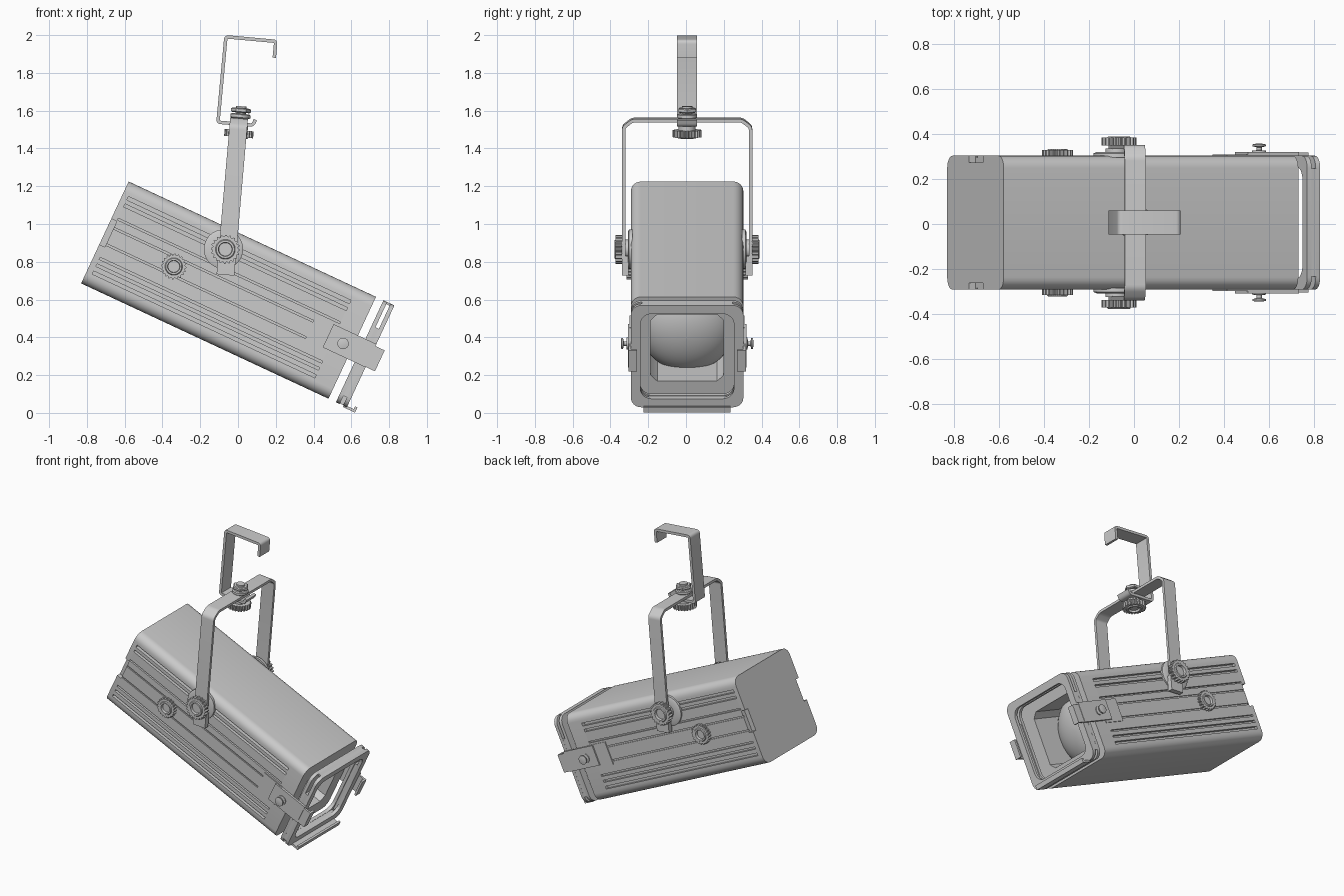
import bpy, bmesh
from math import sin, cos, pi, radians, sqrt, atan2
from mathutils import Matrix, Vector

if "Cube" in bpy.data.objects:
    bpy.data.objects.remove(bpy.data.objects["Cube"])

CY = 0.006
BODY = Matrix.Translation((-0.05, CY, 0.65)) @ Matrix.Rotation(radians(25), 4, 'Y')
YOKE = Matrix.Translation((-0.055, CY, 0.865)) @ Matrix.Rotation(radians(5), 4, 'Y')
WORLD = Matrix.Translation((0, CY, 0))


def at(axis, pts, t):
    """Place 2D points on a plane at height t along an axis."""
    f = {'x': lambda p, q: (t, p, q), 'y': lambda p, q: (p, t, q), 'z': lambda p, q: (p, q, t)}[axis]
    return [f(p, q) for p, q in pts]


def loft(name, loops, M, caps=(True, True), ring=False):
    bm = bmesh.new()
    rows = [[bm.verts.new(M @ Vector(p)) for p in lp] for lp in loops]
    n = len(rows[0])
    pairs = list(zip(rows, rows[1:])) + ([(rows[-1], rows[0])] if ring else [])
    for a, b in pairs:
        for i in range(n):
            j = (i + 1) % n
            bm.faces.new((a[i], a[j], b[j], b[i]))
    if not ring:
        if caps[0]:
            bm.faces.new(rows[0])
        if caps[1]:
            bm.faces.new(rows[-1])
    bmesh.ops.recalc_face_normals(bm, faces=bm.faces)
    me = bpy.data.meshes.new(name)
    bm.to_mesh(me)
    bm.free()
    ob = bpy.data.objects.new(name, me)
    bpy.context.collection.objects.link(ob)
    return ob


def prism(name, pts, axis, a, b, M):
    return loft(name, [at(axis, pts, a), at(axis, pts, b)], M)


def box(name, x, y, z, M):
    return prism(name, [(x[0], y[0]), (x[1], y[0]), (x[1], y[1]), (x[0], y[1])], 'z', z[0], z[1], M)


def circle(r, n=32, c=(0, 0)):
    return [(c[0] + r * cos(2 * pi * i / n), c[1] + r * sin(2 * pi * i / n)) for i in range(n)]


def rounded(h, r, k=6):
    pts = []
    for q, (sx, sy) in enumerate([(1, 1), (-1, 1), (-1, -1), (1, -1)]):
        for i in range(k + 1):
            a = pi / 2 * (q + i / k)
            pts.append((sx * (h - r) + r * cos(a), sy * (h - r) + r * sin(a)))
    return pts


def grooved(h, r, grooves):
    """Rounded square with grooves (low, high, depth) cut in both sides."""
    base = rounded(h, r)
    side = []
    for lo, hi, d in grooves:
        side += [(h, lo), (h - d, lo), (h - d, hi), (h, hi)]
    left = [(-y, z) for y, z in reversed(side)]
    return base[:14] + left + base[14:] + side


def knob(name, axis, c, r, t0, t1, M, teeth=20):
    """Toothed hand knob with a raised ring and sunken centre."""
    n = teeth * 4
    s = 1 if t1 > t0 else -1

    def gear(k):
        return [(c[0] + k * r * (1 if i % 4 < 2 else .88) * cos(2 * pi * i / n),
                 c[1] + k * r * (1 if i % 4 < 2 else .88) * sin(2 * pi * i / n)) for i in range(n)]
    e = t1 - s * .006
    rings = [at(axis, gear(1), t0), at(axis, gear(1), e)]
    for k, t in [(.68, e), (.62, t1), (.48, t1), (.45, t1 - s * .018), (.1, t1 - s * .018)]:
        rings.append(at(axis, circle(r * k, n, c), t))
    return loft(name, rings, M)


def fillet(path, r):
    out = [Vector(path[0])]
    for a, b, c in zip(path, path[1:], path[2:]):
        a, b, c = Vector(a), Vector(b), Vector(c)
        p, q = b + (a - b).normalized() * r, b + (c - b).normalized() * r
        for i in range(5):
            t = i / 4
            out.append(p * (1 - t) ** 2 + b * 2 * t * (1 - t) + q * t * t)
    return out + [Vector(path[-1])]


def strip(path, th):
    """Outline of a bent strip of even thickness."""
    left, right = [], []
    for i, p in enumerate(path):
        d0 = (p - path[max(i - 1, 0)]).normalized()
        d1 = (path[min(i + 1, len(path) - 1)] - p).normalized()
        d0, d1 = (d0 if i else d1), (d1 if i < len(path) - 1 else d0)
        m = (d0 + d1).normalized()
        n = Vector((-m.y, m.x)) * (th / 2 / max(m.dot(d0), .4))
        left.append(tuple(p + n))
        right.append(tuple(p - n))
    return left + right[::-1]


# Housing: rear slice with side vents, then the long fluted body
H, R = .2975, .055
flutes = [(-.228, -.21, .022), (-.183, -.168, .022), (-.142, -.13, .015), (-.06, -.05, .008),
          (.035, .045, .008), (.088, .098, .015), (.165, .182, .025), (.205, .225, .025)]
loft("housing_rear", [at('x', grooved(H, R, [(-.07, .08, .03)]), u) for u in (-.7225, -.69)], BODY)
loft("housing", [at('x', grooved(H, R, flutes), u) for u in (-.69, .61)], BODY, caps=(True, False))

# Front of housing with round opening, inner tube and domed lens
outer = rounded(H, R)
angles = [atan2(z, y) for y, z in outer]


def disc(r):
    return [(r * cos(a), r * sin(a)) for a in angles]


loft("housing_front", [at('x', outer, .61), at('x', outer, .7225), at('x', disc(.25), .7225),
                       at('x', disc(.25), .45)], BODY, caps=(False, False))
# Flute end wall, open in the middle for the tube
loft("flute_end", [at('x', outer, .61), at('x', disc(.251), .61)], BODY, caps=(False, False))
N = 48
loft("lens", [at('x', circle(.25 * cos(a), N), .46 + .15 * sin(a))
              for a in [pi / 2 * i / 12 * .99 for i in range(13)]], BODY, caps=(False, True))

# Front accessory frame: two open plates with side spacers below the slot
inner = rounded(.248, .06)
for name, a, b in (("frame_back_plate", .766, .788), ("frame_front_plate", .808, .83)):
    loft(name, [at('x', outer, a), at('x', outer, b), at('x', inner, b), at('x', inner, a)], BODY, ring=True)
box("frame_bottom_spacer", (.788, .808), (-.24, .24), (-.295, -.25), BODY)
box("frame_top_tie", (.788, .808), (-.24, .24), (.285, .2975), BODY)
lip = strip([Vector(p) for p in ((.81, -.298), (.874, -.298), (.874, -.275))], .014)
prism("frame_bottom_clip", lip, 'y', -.23, .23, BODY)

for s, tag in ((-1, "front"), (1, "back")):
    def ys(a, b):
        return tuple(sorted((s * a, s * b)))
    box(f"frame_spacer_{tag}", (.788, .808), ys(.255, .297), (-.25, .15), BODY)
    # Side arm carrying the frame, with its hooked clip and thumb screw
    box(f"arm_plate_{tag}", (.477, .63), ys(.292, .304), (-.08, .075), BODY)
    box(f"arm_{tag}", (.58, .83), ys(.298, .314), (-.064, .072), BODY)
    clip = strip([Vector(p) for p in ((.80, s * .304), (.877, s * .304), (.877, s * .265))], .014)
    prism(f"frame_side_clip_{tag}", clip, 'z', -.062, .06, BODY)
    prof = [(.031, .31), (.031, .32), (.012, .322), (.012, .335), (.03, .34), (.03, .348), (.014, .351)]
    loft(f"thumb_screw_{tag}", [at('y', circle(r, 24, (.669, 0)), s * t) for r, t in prof], BODY)
    # Focus knob
    p = BODY.inverted() @ Vector((-.34, CY, .775))
    knob(f"focus_knob_{tag}", 'y', (p.x, p.z), .068, s * .29, s * .328, BODY)
    # Pivot disc and tilt knob
    prof = [(.104, .29), (.104, .308), (.09, .314), (.05, .314), (.05, .33)]
    loft(f"pivot_disc_{tag}", [at('y', circle(r, 40, (-.022, 0)), s * t) for r, t in prof], YOKE)
    knob(f"tilt_knob_{tag}", 'y', (-.012, 0), .077, s * .344, s * .384, YOKE)
    box(f"tilt_washer_{tag}", (-.047, .047), ys(.31, .33), (-.135, -.03), YOKE)

# Yoke bar over the housing
half = [(-.336, -.135), (-.336, .652), (-.29, .688)]
path = [Vector(p) for p in half] + [Vector((-y, w)) for y, w in reversed(half)]
prism("yoke", strip(fillet(path, .015), .018), 'x', -.047, .047, YOKE)

# Hanging hook
hook = [(.092, 1.552), (.078, 1.523), (-.106, 1.539), (-.064, 1.991), (.2, 1.967), (.192, 1.88)]
prism("hook", strip(fillet([Vector(p) for p in hook], .014), .018), 'y', -.053, .053, WORLD)

# Clamp bolt, nuts and hand knob through yoke and hook
C = (.006, 0)
prism("clamp_bolt", circle(.028, 24, C), 'z', .60, .762, YOKE)
for i, (a, b) in enumerate(((.697, .722), (.728, .752))):
    loft(f"clamp_nut_{i}", [at('z', circle(r, 6 if i else 24, C), t) for r, t in
                            ((.046, a), (.053, a + .005), (.053, b - .005), (.046, b))], YOKE)
knob("clamp_knob", 'z', C, .077, .635, .592, YOKE, 24)
prism("clamp_collar", circle(.045, 24, C), 'z', .63, .662, YOKE)

# Smooth round parts, keep edges sharp
for ob in bpy.context.collection.objects:
    ob.select_set(True)
    bpy.context.view_layer.objects.active = ob
bpy.ops.object.shade_smooth_by_angle(angle=radians(30))
